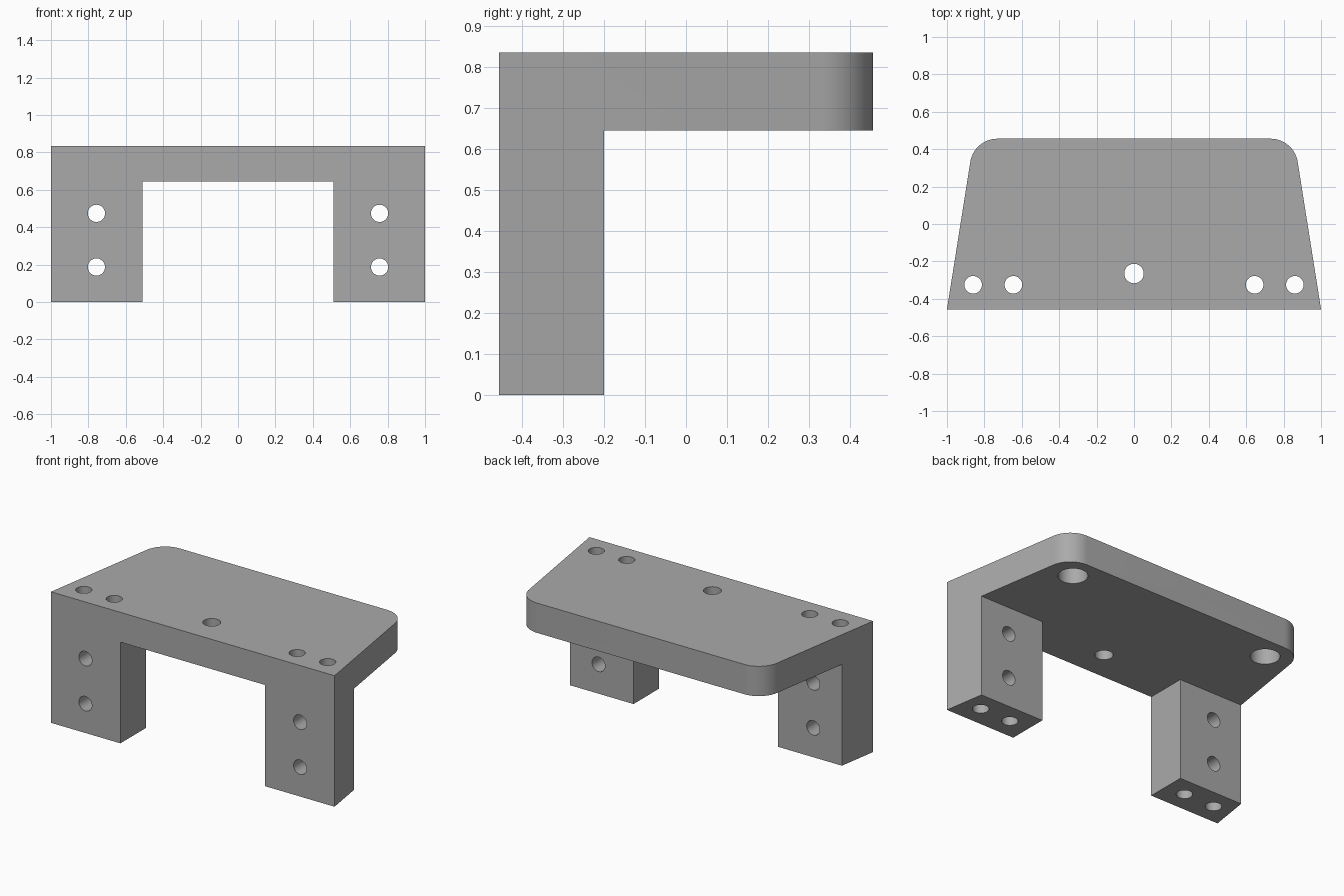
import bpy, bmesh, math
from mathutils import Vector

cube = bpy.data.objects.get("Cube")
if cube:
    bpy.data.objects.remove(cube, do_unlink=True)

HALF_Y, TOP, UNDER = 0.456, 0.835, 0.645
LEG_IN, LEG_BACK = 0.51, -0.2
FILLET = Vector((0.73, 0.309))
FILLET_R = 0.147

grey = bpy.data.materials.new("grey")
grey.use_nodes = True
colour = (0.4, 0.4, 0.4, 1)
grey.diffuse_color = colour
grey.node_tree.nodes["Principled BSDF"].inputs["Base Color"].default_value = colour


def new_object(name, bm):
    mesh = bpy.data.meshes.new(name)
    bmesh.ops.recalc_face_normals(bm, faces=bm.faces)
    bm.to_mesh(mesh)
    bm.free()
    obj = bpy.data.objects.new(name, mesh)
    bpy.context.collection.objects.link(obj)
    mesh.materials.append(grey)
    return obj


def prism(name, outline, z0, z1):
    bm = bmesh.new()
    face = bm.faces.new([bm.verts.new((x, y, z0)) for x, y in outline])
    top = bmesh.ops.extrude_face_region(bm, geom=[face])["geom"]
    bmesh.ops.translate(bm, vec=(0, 0, z1 - z0),
                        verts=[v for v in top if isinstance(v, bmesh.types.BMVert)])
    return new_object(name, bm)


def box(name, x0, x1, y0, y1, z0, z1):
    return prism(name, [(x0, y0), (x1, y0), (x1, y1), (x0, y1)], z0, z1)


def cylinder(x, y, z0, z1, r):
    ring = [math.tau * i / 48 for i in range(48)]
    return prism("hole_cutter", [(x + r * math.cos(a), y + r * math.sin(a)) for a in ring], z0, z1)


def cut(target, cutter):
    mod = target.modifiers.new("cut", "BOOLEAN")
    mod.operation, mod.solver, mod.object = "DIFFERENCE", "EXACT", cutter
    bpy.context.view_layer.objects.active = target
    bpy.ops.object.modifier_apply(modifier=mod.name)
    bpy.data.objects.remove(cutter, do_unlink=True)


# Tapered block with rounded back corners
start = math.radians(9)
arc = [start + (math.pi / 2 - start) * i / 16 for i in range(17)]
right_side = [(1, -HALF_Y)] + [
    (FILLET.x + FILLET_R * math.cos(a), FILLET.y + FILLET_R * math.sin(a)) for a in arc]
outline = right_side + [(-x, y) for x, y in reversed(right_side)]
bracket = prism("bracket", outline, 0, TOP)

# Hollow out the space behind and between the legs
cut(bracket, box("back_cutter", -2, 2, LEG_BACK, 2, -1, UNDER))
cut(bracket, box("gap_cutter", -LEG_IN, LEG_IN, -2, 2, -1, UNDER))

# Centre hole through the plate
cut(bracket, cylinder(0, -0.265, 0, 1, 0.052))

for side in (-1, 1):
    # Long vertical holes through each leg
    for x in (0.645, 0.86):
        cut(bracket, cylinder(side * x, -0.325, -1, 1, 0.047))
    # Cross holes from front to back
    for z in (0.187, 0.474):
        drill = cylinder(side * 0.757, z, 0, 1, 0.046)
        for v in drill.data.vertices:
            v.co = (v.co.x, -v.co.z, v.co.y)
        drill.data.flip_normals()
        drill.data.flip_normals()
        cut(bracket, drill)
    # Blind recesses under the back corners
    cut(bracket, cylinder(side * 0.71, 0.308, 0.5, UNDER + 0.13, 0.085))

bpy.ops.object.select_all(action="DESELECT")
bracket.select_set(True)
bpy.context.view_layer.objects.active = bracket
bpy.ops.object.shade_smooth_by_angle(angle=math.radians(30))
